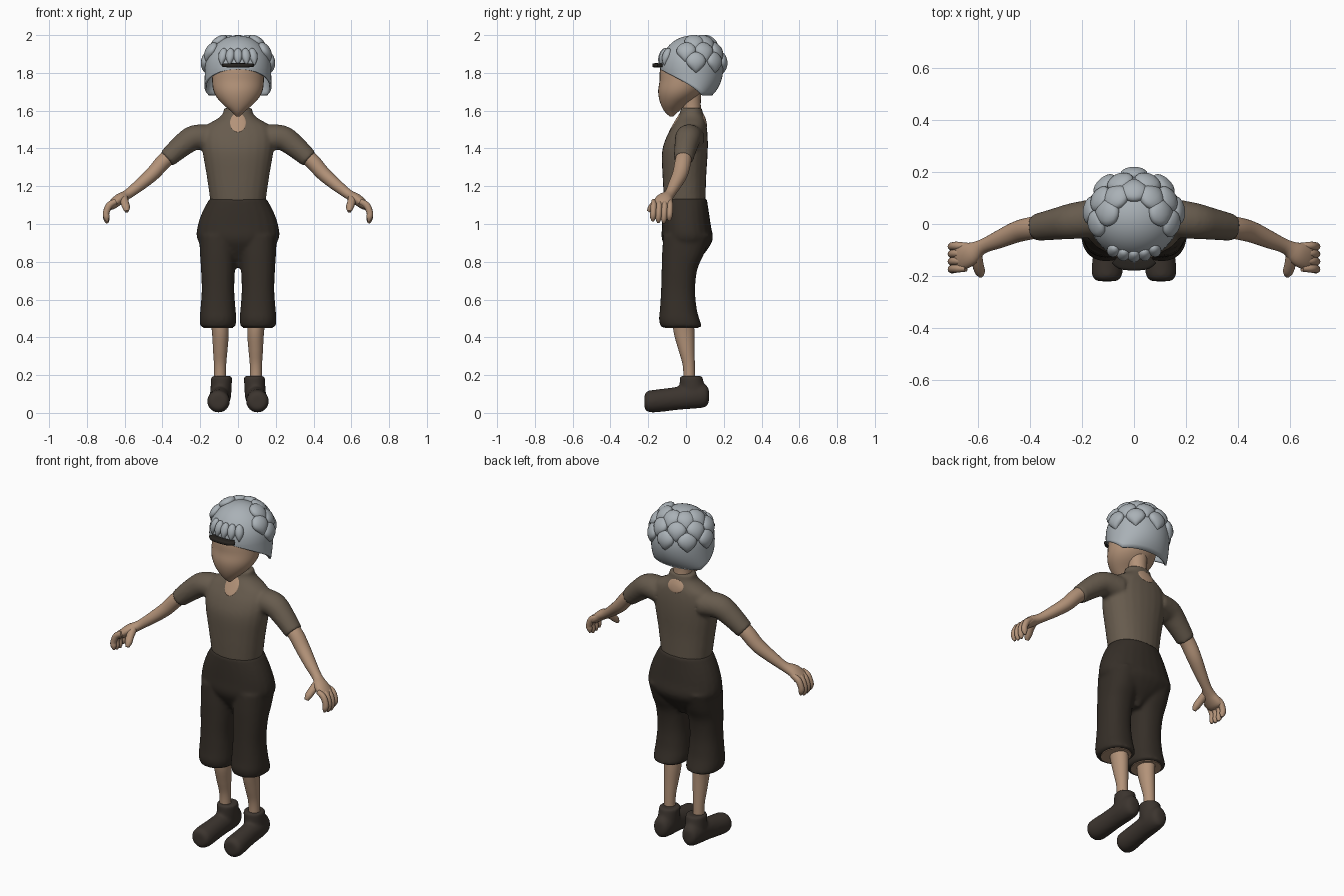
import bpy, bmesh
from math import sin, cos, pi, radians, sqrt
from mathutils import Vector
from mathutils.bvhtree import BVHTree

if "Cube" in bpy.data.objects:
    bpy.data.objects.remove(bpy.data.objects["Cube"])


def material(name, r, g, b):
    m = bpy.data.materials.new(name)
    m.use_nodes = True
    m.diffuse_color = (r, g, b, 1)
    node = next(n for n in m.node_tree.nodes if n.type == 'BSDF_PRINCIPLED')
    node.inputs["Base Color"].default_value = (r, g, b, 1)
    node.inputs["Roughness"].default_value = 0.8
    return m


SKIN = material("skin", .45, .29, .19)
SHIRT = material("shirt brown", .135, .105, .075)
TROUSER = material("trouser brown", .036, .028, .021)
SHOE = material("shoe brown", .045, .035, .028)
HAIR = material("silver hair", .40, .44, .47)
BAND = material("dark band", .02, .017, .014)

X, Y, Z = Vector((1, 0, 0)), Vector((0, 1, 0)), Vector((0, 0, 1))


def smooth_rows(rows, steps):
    """Catmull-Rom through rows of (x, y, z, radius_u, radius_v)."""
    out = []
    for i in range(len(rows) - 1):
        a, b, c, d = (rows[max(i - 1, 0)], rows[i], rows[i + 1],
                      rows[min(i + 2, len(rows) - 1)])
        for k in range(steps):
            t = k / steps
            out.append([.5 * (2 * q + (r - p) * t + (2 * p - 5 * q + 4 * r - s) * t * t
                              + (3 * q - p - 3 * r + s) * t ** 3)
                        for p, q, r, s in zip(a, b, c, d)])
    return out + [list(rows[-1])]


def loft(bm, rows, ref=Y, axis=None, sides=24, steps=4, power=2):
    """Skin elliptical rings along a path; radius_v follows the ref direction."""
    rows = smooth_rows(rows, steps)
    rings = []
    for i, row in enumerate(rows):
        tangent = axis or (Vector(rows[min(i + 1, len(rows) - 1)][:3])
                           - Vector(rows[max(i - 1, 0)][:3])).normalized()
        v = (ref - tangent * ref.dot(tangent)).normalized()
        u = v.cross(tangent)
        ring = []
        for k in range(sides):
            c, s = cos(2 * pi * k / sides), sin(2 * pi * k / sides)
            f = (abs(c) ** power + abs(s) ** power) ** (-1 / power)
            ring.append(bm.verts.new(Vector(row[:3]) + u * c * f * max(row[3], .002)
                                     + v * s * f * max(row[4], .002)))
        rings.append(ring)
    for a, b in zip(rings, rings[1:]):
        for k in range(sides):
            j = (k + 1) % sides
            bm.faces.new((a[k], a[j], b[j], b[k]))
    bm.faces.new(rings[0])
    bm.faces.new(rings[-1])


def levels(rows, x=0):
    """Turn (z, half width, front y, back y) into loft rows."""
    return [(x, (f + b) / 2, z, w, (b - f) / 2) for z, w, f, b in rows]


def mirrored(rows, s):
    return [(r[0] * s, *r[1:]) for r in rows]


def finish(name, bm, mat, blend=0):
    bmesh.ops.recalc_face_normals(bm, faces=bm.faces[:])
    me = bpy.data.meshes.new(name)
    bm.to_mesh(me)
    bm.free()
    me.materials.append(mat)
    me.shade_smooth()
    me.set_sharp_from_angle(angle=radians(50))
    ob = bpy.data.objects.new(name, me)
    bpy.context.collection.objects.link(ob)
    if blend:  # fuse overlapping volumes into one soft skin
        mod = ob.modifiers.new("fuse", 'REMESH')
        mod.mode, mod.voxel_size, mod.use_smooth_shade = 'VOXEL', blend, True
        mod = ob.modifiers.new("soften", 'SMOOTH')
        mod.factor, mod.iterations = .5, 5
    return ob


# Shirt: body with both short sleeves
bm = bmesh.new()
loft(bm, levels([(1.11, .145, -.115, .103), (1.25, .165, -.124, .107),
                 (1.38, .187, -.127, .115), (1.46, .192, -.104, .115),
                 (1.52, .168, -.07, .109), (1.56, .105, -.047, .1),
                 (1.585, .08, -.033, .09), (1.615, .076, -.028, .085)]), axis=Z, power=2.2)
for s in (1, -1):
    loft(bm, mirrored([(.13, .025, 1.455, .07, .075), (.23, .012, 1.457, .067, .07),
                       (.3, 0, 1.412, .06, .061), (.378, -.014, 1.343, .049, .052)], s))
shirt = finish("shirt", bm, SHIRT, .01)

# Keyhole openings at the throat and nape, laid on the shirt
tree = BVHTree.FromObject(shirt, bpy.context.evaluated_depsgraph_get())
for name, side, zc, w, h in (("throat_opening", -1, 1.537, .042, .05),
                             ("nape_opening", 1, 1.55, .05, .036)):
    bm = bmesh.new()
    bmesh.ops.create_uvsphere(bm, u_segments=24, v_segments=14, radius=1)
    for v in bm.verts:
        x, z = v.co.x * w, zc + v.co.z * h
        hit = tree.ray_cast(Vector((x, side, z)), -Y * side)[0]
        v.co = (x, (hit.y if hit else side * .05) + .004 * v.co.y, z)
    finish(name, bm, SKIN)

# Trousers: hips and two baggy legs
bm = bmesh.new()
loft(bm, levels([(1.135, .15, -.119, .11), (1.07, .186, -.124, .12), (.99, .214, -.127, .132),
                 (.92, .216, -.128, .142), (.86, .16, -.1, .11), (.8, .05, -.06, .06),
                 (.77, .03, -.04, .04)]), axis=-Z, power=2.2)
for s in (1, -1):
    loft(bm, levels([(.94, .1, -.12, .13), (.84, .095, -.127, .095), (.76, .09, -.129, .06),
                     (.65, .086, -.132, .048), (.55, .093, -.138, .057), (.5, .097, -.143, .07),
                     (.47, .095, -.138, .08), (.452, .09, -.13, .083)], .106 * s),
         axis=-Z, power=2.3)
finish("trousers", bm, TROUSER, .01)

for s, side in ((1, "left"), (-1, "right")):
    # Lower leg, with the lining under the trouser hem
    bm = bmesh.new()
    loft(bm, mirrored([(.1, -.015, .5, .047, .058), (.093, -.01, .42, .044, .054),
                       (.094, .003, .33, .038, .042), (.095, .015, .25, .032, .032),
                       (.095, .018, .15, .031, .031)], s), axis=-Z)
    loft(bm, mirrored([(.105, -.024, .46, .08, .09), (.105, -.024, .449, .078, .088)], s), axis=-Z)
    finish(side + "_leg", bm, SKIN)

    # Shoe: long foot and ankle collar
    bm = bmesh.new()
    loft(bm, mirrored([(.093, .122, .09, .02, .03), (.093, .105, .09, .045, .058),
                       (.094, .05, .09, .056, .067), (.097, -.03, .079, .054, .062),
                       (.1, -.1, .07, .056, .061), (.103, -.17, .062, .06, .06),
                       (.104, -.205, .061, .055, .054), (.104, -.22, .06, .035, .035)], s),
         ref=Z, axis=-Y)
    loft(bm, mirrored([(.092, .042, .08, .055, .07), (.089, .032, .14, .056, .066),
                       (.087, .027, .195, .056, .06)], s), axis=Z)
    finish(side + "_shoe", bm, SHOE, .009)

    # Arm running into the palm, then fingers and thumb
    bm = bmesh.new()
    loft(bm, mirrored([(.32, -.003, 1.392, .04, .04), (.39, -.015, 1.335, .041, .043),
                       (.45, -.03, 1.268, .038, .041), (.52, -.06, 1.207, .032, .034),
                       (.585, -.088, 1.157, .026, .028), (.63, -.115, 1.13, .029, .046),
                       (.67, -.125, 1.097, .023, .053), (.685, -.127, 1.08, .01, .035)], s))
    finish(side + "_arm", bm, SKIN)
    bm = bmesh.new()
    for i in range(4):
        y, drop = -.084 - .029 * i, (.012, 0, .002, .01)[i]
        loft(bm, mirrored([(.645, y, 1.12, .014, .012), (.68, y, 1.1, .018, .016),
                           (.698, y - .002, 1.06, .017, .016),
                           (.696, y - .004, 1.025 + drop, .016, .015),
                           (.692, y - .004, 1.004 + drop, .006, .006)], s), sides=12)
    loft(bm, mirrored([(.605, -.12, 1.14, .022, .022), (.6, -.155, 1.115, .02, .022),
                       (.592, -.183, 1.087, .018, .02), (.589, -.198, 1.066, .01, .01)], s),
         ref=X, sides=12)
    finish(side + "_fingers", bm, SKIN)

# Head and neck
bm = bmesh.new()
loft(bm, levels([(1.568, .008, -.085, -.07), (1.595, .035, -.113, -.04), (1.63, .076, -.132, .0),
                 (1.67, .112, -.144, .055), (1.71, .131, -.147, .09), (1.76, .137, -.14, .11),
                 (1.82, .137, -.137, .15), (1.88, .125, -.115, .15), (1.94, .08, -.06, .11),
                 (1.96, .02, 0, .05)]), axis=Z, sides=32)
finish("head", bm, SKIN)
bm = bmesh.new()
loft(bm, [(0, .035, 1.55, .056, .054), (0, .03, 1.63, .05, .048), (0, .028, 1.74, .06, .055)], axis=Z)
finish("neck", bm, SKIN)

# Hair shell: dome with a skirt that drops toward the back
CENTRE, RAD = Vector((0, .03, 1.825)), Vector((.175, .167, .173))


def dome(az, el):
    """Point on the dome; az 0 is the back, el is height angle (degrees)."""
    a, e = radians(az), radians(el)
    return CENTRE + Vector((RAD.x * sin(a) * cos(e), RAD.y * cos(a) * cos(e), RAD.z * sin(e)))


bm = bmesh.new()
N, UP, DOWN = 48, 10, 7
rings = []
for i in range(1, UP + DOWN + 1):
    ring = []
    for k in range(N):
        az = 360 * k / N
        if i <= UP:
            p = dome(az, 90 - 90 * i / UP)
        else:
            p = dome(az, 0)
            fall = min(1, max(0, (p.y * .95 + .14) / .25))
            drop = .145 * fall * (i - UP) / DOWN
            shrink = sqrt(1 - (drop / .19) ** 2)
            p.y = CENTRE.y + (p.y - CENTRE.y) * shrink
            p.x *= 1 + .15 * drop
            p.z -= drop
        ring.append(bm.verts.new(p))
    rings.append(ring)
crown = bm.verts.new(dome(0, 90))
for k in range(N):
    bm.faces.new((crown, rings[0][k], rings[0][(k + 1) % N]))
    for a, b in zip(rings, rings[1:]):
        bm.faces.new((a[k], b[k], b[(k + 1) % N], a[(k + 1) % N]))
bmesh.ops.remove_doubles(bm, verts=bm.verts[:], dist=.0005)
hair = finish("hair_shell", bm, HAIR)
mod = hair.modifiers.new("thickness", 'SOLIDIFY')
mod.thickness, mod.offset = .01, -1

# Overlapping locks: pointed leaves draped over the dome
PROFILE = ((0, .25), (.1, .7), (.35, 1), (.6, .9), (.85, .4), (1, .05))


def lock(bm, az, top, bottom, width, thick):
    n = (dome(az, (top + bottom) / 2) - CENTRE).normalized()
    rows = [(*dome(az, top + (bottom - top) * t), width * r, thick * (.3 + .7 * r) * min(1, r * 3))
            for t, r in PROFILE]
    loft(bm, rows, ref=n, sides=14, steps=3)


bm = bmesh.new()
for top, bottom, spots in ((70, 33, (0, 42, 82)), (48, 12, (21, 62, 102)),
                           (28, -8, (0, 42, 82))):
    for az in spots:
        for s in ((1, -1) if az else (1,)):
            lock(bm, az * s, top, bottom, .052, .026)
finish("hair_locks", bm, HAIR)
bm = bmesh.new()
for i in range(-2, 3):
    lock(bm, 180 + 15 * i, 36, 5, .024, .02)
finish("fringe_locks", bm, HAIR)

# Dark band below the fringe
bm = bmesh.new()
loft(bm, [(-.072, -.135, 1.84, .009, .02), (-.04, -.154, 1.84, .011, .022),
          (.04, -.154, 1.84, .011, .022), (.072, -.135, 1.84, .009, .02)], power=4)
finish("fringe_band", bm, BAND)
